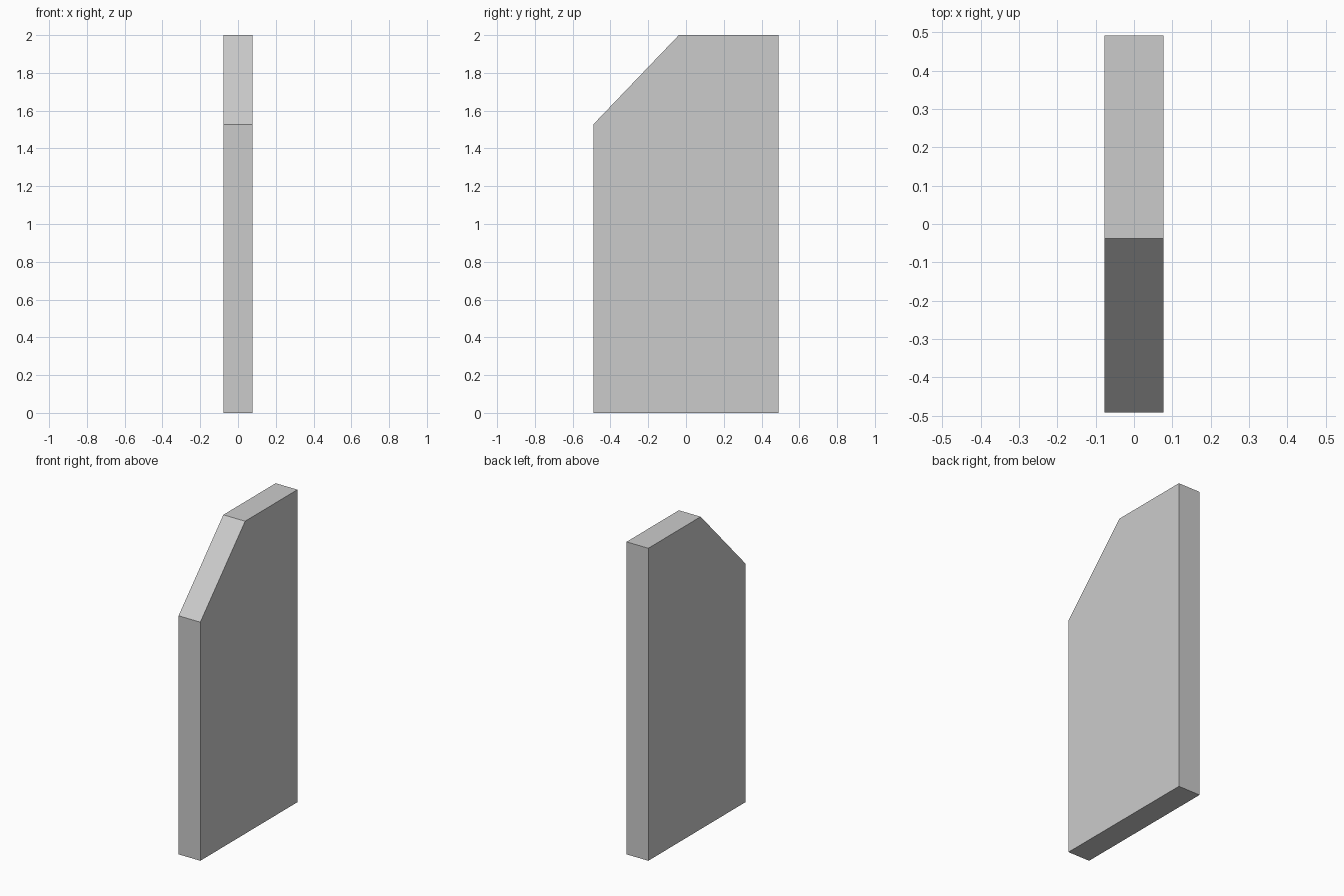
import bpy, bmesh

if "Cube" in bpy.data.objects:
    bpy.data.objects.remove(bpy.data.objects["Cube"])

HALF_THICKNESS = 0.077

# Side profile (y, z): upright slab with a sloped upper front corner
profile = [(-0.491, 0), (0.491, 0), (0.491, 2), (-0.038, 2), (-0.491, 1.527)]

# Extrude the profile across x
bm = bmesh.new()
face = bm.faces.new([bm.verts.new((-HALF_THICKNESS, y, z)) for y, z in profile])
result = bmesh.ops.extrude_face_region(bm, geom=[face])
side = [v for v in result["geom"] if isinstance(v, bmesh.types.BMVert)]
bmesh.ops.translate(bm, verts=side, vec=(2 * HALF_THICKNESS, 0, 0))
bmesh.ops.recalc_face_normals(bm, faces=bm.faces)

mesh = bpy.data.meshes.new("sloped_panel")
bm.to_mesh(mesh)
bm.free()
panel = bpy.data.objects.new("sloped_panel", mesh)
bpy.context.collection.objects.link(panel)
